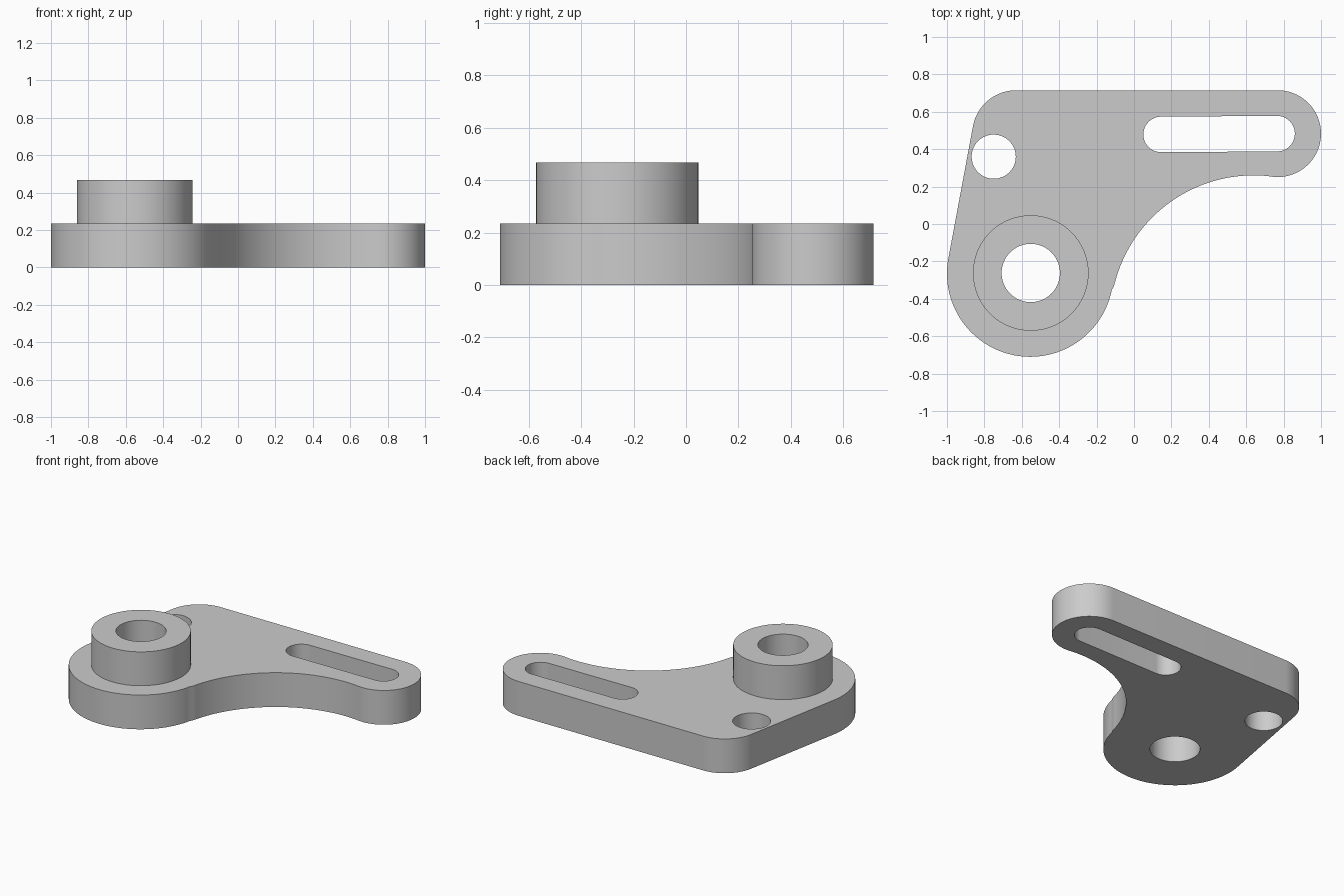
import bpy
import bmesh
from math import cos, sin, radians, pi, atan2, acos
from mathutils import Vector

cube = bpy.data.objects.get("Cube")
if cube:
    bpy.data.objects.remove(cube, do_unlink=True)

# Material
grey = bpy.data.materials.new("plain grey")
grey.use_nodes = True
colour = (0.6, 0.6, 0.6, 1)
grey.diffuse_color = colour
grey.node_tree.nodes["Principled BSDF"].inputs["Base Color"].default_value = colour

# Main dimensions
THICK, BOSS_TOP = 0.235, 0.467
HUB, HUB_R = Vector((-0.555, -0.265)), 0.445
CORNER, CORNER_R = Vector((-0.63, 0.48)), 0.235
TIP, TIP_R = Vector((0.768, 0.483)), 0.232
WAIST, WAIST_R = Vector((0.64, -0.507)), 0.767
BORE, BORE_R, BOSS_R = Vector((-0.552, -0.262)), 0.156, 0.309


def arc(centre, radius, start, end, steps):
    """Points along an arc, angles in radians."""
    angles = [start + (end - start) * i / steps for i in range(steps + 1)]
    return [centre + radius * Vector((cos(a), sin(a))) for a in angles]


def circle(centre, radius, steps=64):
    return arc(centre, radius, 0, 2 * pi, steps)[:-1]


def angle_to(a, b):
    return atan2(b.y - a.y, b.x - a.x)


def extruded(name, loops, bottom, top):
    """Solid from an outer loop and hole loops."""
    bm = bmesh.new()
    edges = []
    for loop in loops:
        verts = [bm.verts.new((p.x, p.y, bottom)) for p in loop]
        edges += [bm.edges.new((v, verts[i - 1])) for i, v in enumerate(verts)]
    bmesh.ops.triangle_fill(bm, use_beauty=True, use_dissolve=False,
                            edges=edges, normal=(0, 0, 1))
    made = bmesh.ops.extrude_face_region(bm, geom=bm.faces[:], use_keep_orig=True)
    raised = [g for g in made["geom"] if isinstance(g, bmesh.types.BMVert)]
    bmesh.ops.translate(bm, verts=raised, vec=(0, 0, top - bottom))
    bmesh.ops.recalc_face_normals(bm, faces=bm.faces[:])
    mesh = bpy.data.meshes.new(name)
    bm.to_mesh(mesh)
    bm.free()
    mesh.materials.append(grey)
    obj = bpy.data.objects.new(name, mesh)
    bpy.context.collection.objects.link(obj)
    bpy.ops.object.select_all(action='DESELECT')
    obj.select_set(True)
    bpy.context.view_layer.objects.active = obj
    bpy.ops.object.shade_smooth_by_angle(angle=radians(30))
    return obj


# Plate outline: rounded tip, rounded corner, straight left edge, hub, waist
axis = CORNER - HUB
left = angle_to(HUB, CORNER) + acos((HUB_R - CORNER_R) / axis.length)
hub_end = angle_to(HUB, WAIST) + 2 * pi
tip_start = angle_to(TIP, WAIST)
outline = (arc(TIP, TIP_R, tip_start, pi / 2, 40)
           + arc(CORNER, CORNER_R, pi / 2, left, 24)
           + arc(HUB, HUB_R, left, hub_end, 64)
           + arc(WAIST, WAIST_R, angle_to(WAIST, HUB), angle_to(WAIST, TIP), 48)[1:-1])

# Openings: bore, pin hole and long slot
bore = circle(BORE, BORE_R)
pin_hole = circle(Vector((-0.75, 0.36)), 0.118)
slot = (arc(Vector((0.765, 0.483)), 0.095, -pi / 2, pi / 2, 24)
        + arc(Vector((0.145, 0.479)), 0.095, pi / 2, 3 * pi / 2, 24))

extruded("plate", [outline, bore, pin_hole, slot], 0, THICK)
extruded("boss", [circle(BORE, BOSS_R), bore], THICK, BOSS_TOP)
